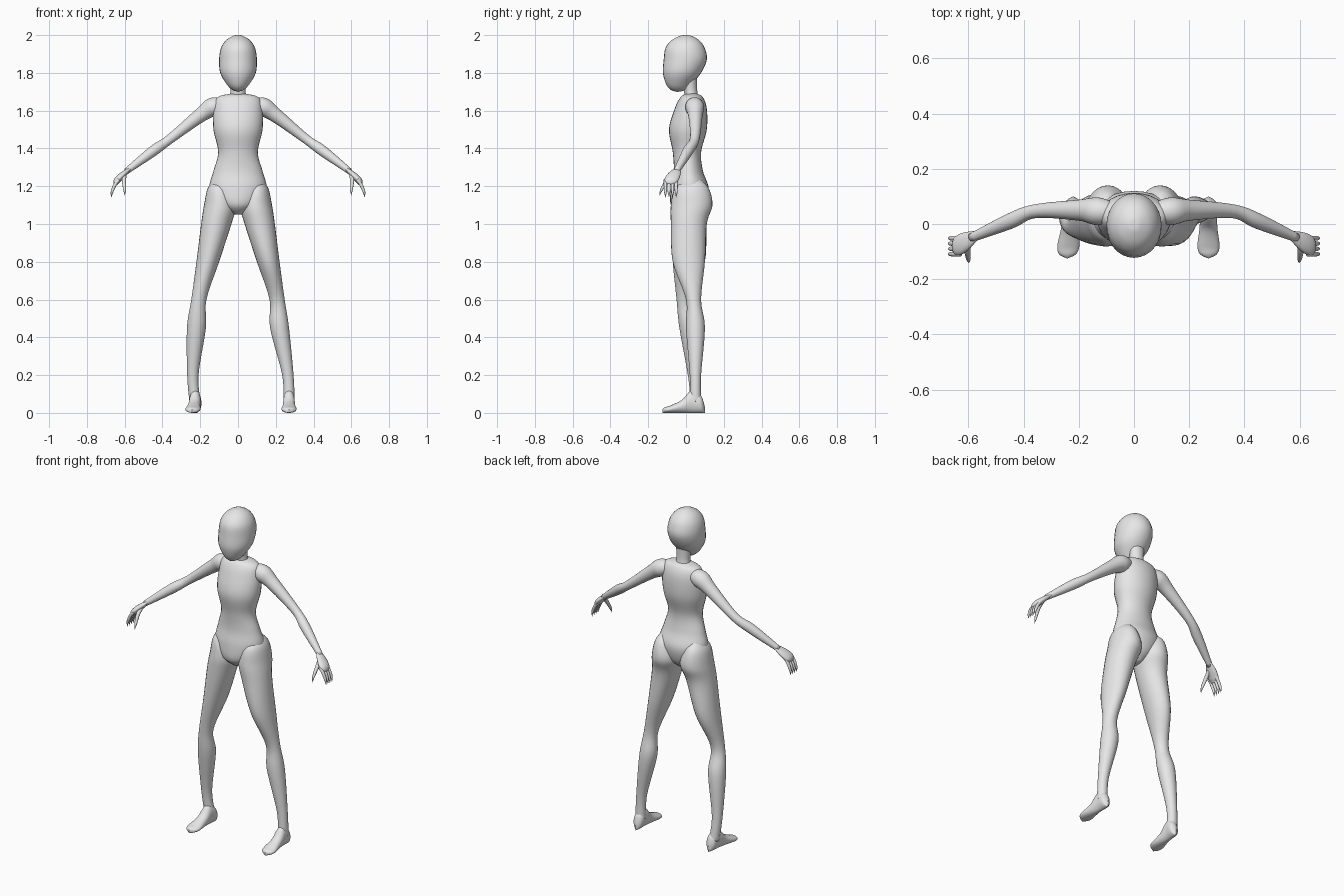
import bpy, bmesh, math
from mathutils import Vector

cube = bpy.data.objects.get("Cube")
if cube:
    bpy.data.objects.remove(cube, do_unlink=True)

colour = (0.8, 0.8, 0.8, 1)
grey = bpy.data.materials.new("mannequin grey")
grey.use_nodes = True
grey.diffuse_color = colour
grey.node_tree.nodes["Principled BSDF"].inputs["Base Color"].default_value = colour

X, Y, Z = Vector((1, 0, 0)), Vector((0, 1, 0)), Vector((0, 0, 1))
SIDES = {"left": 1, "right": -1}


def spline(a, b, c, d, t):
    """Catmull-Rom value between b and c."""
    linear = c - a
    square = a + a - 5 * b + 4 * c - d
    cubic = 3 * (b - c) + d - a
    return b + t * (linear + t * (square + t * cubic)) / 2


def refine(rings, steps):
    """Add smoothly interpolated cross-sections between the given ones."""
    padded = [rings[0], *rings, rings[-1]]
    fine = []
    for quad in zip(padded, padded[1:], padded[2:], padded[3:]):
        for step in range(steps):
            fine.append([spline(*values, step / steps) for values in zip(*quad)])
    return fine + [rings[-1]]


def path_axes(rings, i):
    """Axes of a cross-section that is square to the path."""
    before = Vector(rings[max(i - 1, 0)][:3])
    after = Vector(rings[min(i + 1, len(rings) - 1)][:3])
    along = (after - before).normalized()
    u = (Y - along * along.dot(Y)).normalized()
    return u, along.cross(u)


def loft(name, rings, axes=None, sides=28, steps=6):
    """Skin the rings (x, y, z, radius u, radius v) with a smooth surface."""
    rings = refine(rings, steps)
    bm = bmesh.new()
    loops = []
    for i, (x, y, z, radius_u, radius_v) in enumerate(rings):
        u, v = axes or path_axes(rings, i)
        u = u * max(radius_u, 0.001)
        v = v * max(radius_v, 0.001)
        centre = Vector((x, y, z))
        angles = [math.tau * k / sides for k in range(sides)]
        loops.append([bm.verts.new(centre + u * math.cos(a) + v * math.sin(a)) for a in angles])
    for lower, upper in zip(loops, loops[1:]):
        for k in range(sides):
            bm.faces.new((lower[k - 1], lower[k], upper[k], upper[k - 1]))
    bm.faces.new(loops[0])
    bm.faces.new(loops[-1])
    bmesh.ops.recalc_face_normals(bm, faces=bm.faces)
    mesh = bpy.data.meshes.new(name)
    bm.to_mesh(mesh)
    bm.free()
    mesh.materials.append(grey)
    for polygon in mesh.polygons:
        polygon.use_smooth = True
    bpy.context.collection.objects.link(bpy.data.objects.new(name, mesh))


def upright(name, rows):
    """Loft level sections given as (z, centre x, half width, front y, back y)."""
    loft(name, [(x, (front + back) / 2, z, width, (back - front) / 2)
                for z, x, width, front, back in rows], (X, Y))


def centred(name, rows):
    """Loft level sections on the middle line, given as (z, half width, front y, back y)."""
    upright(name, [(z, 0, width, front, back) for z, width, front, back in rows])


def limb(name, sign, rows, flatness=1, **detail):
    """Loft a limb along its path, given as (x, y, z, radius)."""
    loft(name, [(sign * x, y, z, radius, radius * flatness) for x, y, z, radius in rows], **detail)


# Head: a rounded skull running down into a tapered face and chin
skull = []
for degrees in (90, 75, 50, 25):
    rise, spread = math.sin(math.radians(degrees)), math.cos(math.radians(degrees))
    skull.append((1.88 + 0.12 * rise, 0.1 * spread, -0.12 * spread, 0.11 * spread))
face = [(1.87, .1, -.118, .11), (1.8, .094, -.122, .08), (1.74, .06, -.105, .03),
        (1.71, .03, -.08, 0), (1.7, 0, -.05, -.04)]
centred("head", skull + face)
centred("neck", [(1.64, .06, 0, .08), (1.7, .04, -.01, .06), (1.8, .05, -.02, .06)])

# Torso from the shoulders to the crotch
centred("torso", [
    (1.69, .04, 0, .06), (1.67, .11, -.03, .09), (1.61, .13, -.06, .11), (1.5, .13, -.09, .11),
    (1.38, .105, -.07, .08), (1.28, .13, -.065, .09), (1.19, .15, -.08, .12),
    (1.1, .1, -.08, .1), (1.05, .02, -.03, .05)])

# Legs: the right shin stands a little further forward and inward
thigh = [(1.24, .1, .02, 0, .07), (1.19, .1, .06, -.06, .12), (1.1, .095, .085, -.08, .14),
         (1, .115, .08, -.08, .11), (.8, .16, .06, -.07, .1)]
shin = [(.6, .207, .04, 0, .08), (.45, .22, .05, 0, .1), (.2, .264, .03, .02, .08),
        (.06, .27, .03, .02, .08)]
upright("left_leg", thigh + shin)
right_shin = []
for z, x, width, front, back in shin:
    forward = (z - 0.1) / 10
    inward = max(0, 0.4 - z) / 8
    right_shin.append((z, x - inward, width, front - forward, back - forward))
upright("right_leg", [(z, -x, *rest) for z, x, *rest in thigh + right_shin])

# Feet from heel to toe, given as (y, half width, height)
foot = [(.1, 0, .03), (.08, .027, .09), (.03, .03, .12), (-.02, .033, .07),
        (-.08, .04, .04), (-.11, .03, .03), (-.125, 0, .02)]
for label, centre, turn in (("left", .27, 0), ("right", -.23, .1)):
    loft(label + "_foot", [(centre + turn * y, y, height / 2, width, height / 2)
                           for y, width, height in foot], (X, Z))

# Arms and hands, with curled fingers set side by side across the palm
arm = [(.06, .04, 1.63, .03), (.13, .046, 1.62, .05), (.2, .05, 1.575, .038),
       (.36, .046, 1.45, .025), (.45, .01, 1.386, .028), (.59, -.05, 1.28, .016)]
palm = [(.57, -.04, 1.295, .016), (.61, -.062, 1.26, .033), (.64, -.08, 1.23, .035),
        (.65, -.085, 1.21, .02)]
thumb = [(.6, -.07, 1.26, .011), (.604, -.1, 1.23, .011), (.6, -.13, 1.18, .007),
         (.6, -.14, 1.15, 0)]
finger_names = ("little", "ring", "middle", "index")
for label, sign in SIDES.items():
    limb(label + "_arm", sign, arm)
    limb(label + "_hand", sign, palm, flatness=0.5)
    limb(label + "_thumb", sign, thumb, sides=12)
    for i, finger_name in enumerate(finger_names):
        y = -0.052 - 0.019 * i
        finger = [(.63, y, 1.235, .009), (.65, y, 1.21, .009), (.667, y, 1.17, .007),
                  (.67, y, 1.14, 0)]
        limb(f"{label}_{finger_name}_finger", sign, finger, sides=12)
